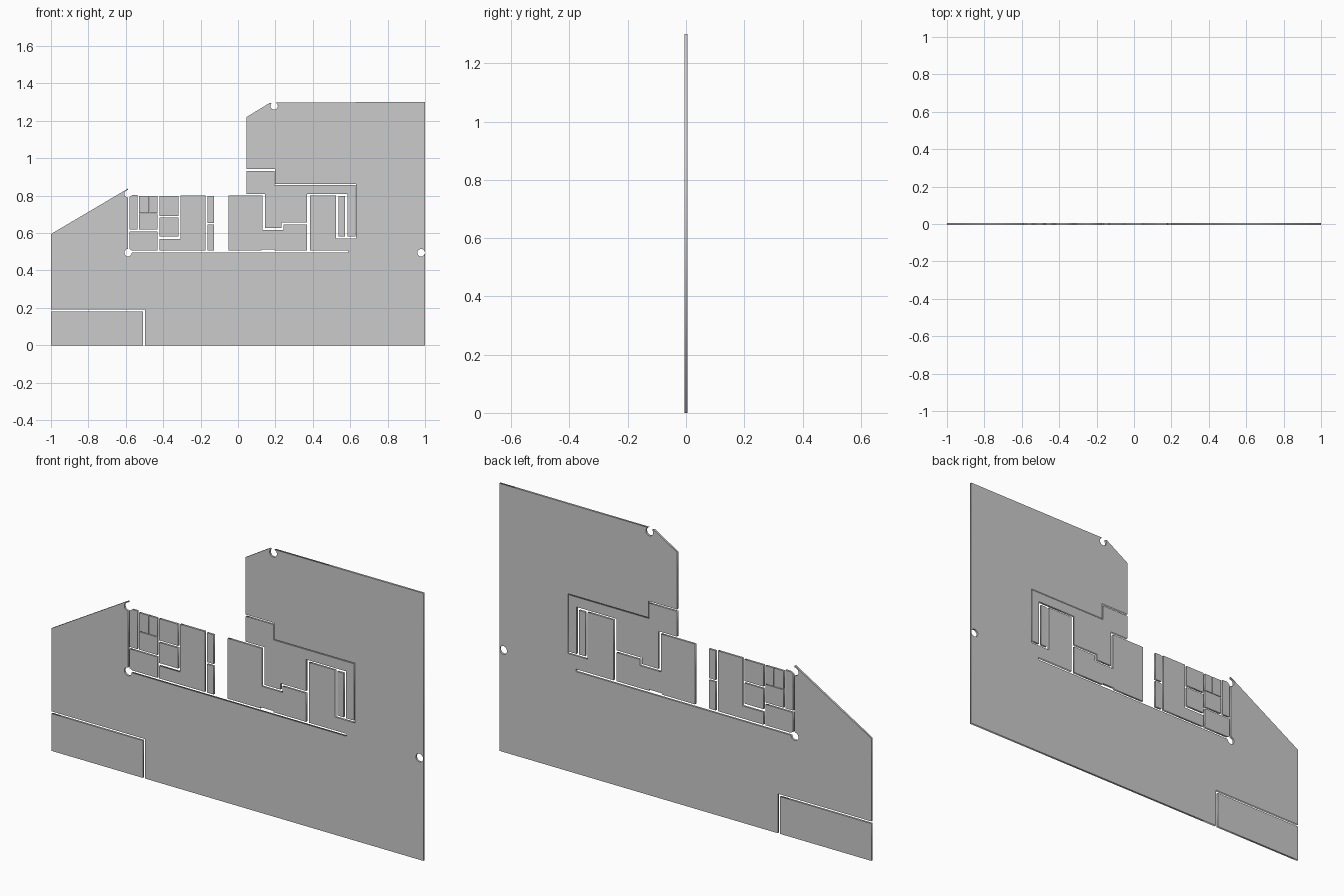
import bpy
from math import sin, cos, radians, pi

HALF = 0.005  # half of the plate thickness


def arc(cx, cz, r, a0, a1, n=12):
    return [(cx + r * cos(radians(a0 + (a1 - a0) * i / n)),
             cz + r * sin(radians(a0 + (a1 - a0) * i / n))) for i in range(n + 1)]


def plate(name, *loops):
    """Flat plate from x-z outlines; further loops are holes."""
    cu = bpy.data.curves.new(name, 'CURVE')
    cu.dimensions = '2D'
    cu.fill_mode = 'BOTH'
    cu.extrude = HALF
    for pts in loops:
        s = cu.splines.new('POLY')
        s.points.add(len(pts) - 1)
        for p, (x, z) in zip(s.points, pts):
            p.co = (x, z, 0, 1)
        s.use_cyclic_u = True
    ob = bpy.data.objects.new(name, cu)
    bpy.context.collection.objects.link(ob)
    ob.rotation_euler = (pi / 2, 0, 0)
    bpy.ops.object.select_all(action='DESELECT')
    ob.select_set(True)
    bpy.context.view_layer.objects.active = ob
    bpy.ops.object.convert(target='MESH')
    bpy.ops.object.transform_apply(location=False, rotation=True, scale=False)


def box(x0, z0, x1, z1):
    return [(x0, z0), (x1, z0), (x1, z1), (x0, z1)]


# main plate with the round notches, slots and one round hole
main = [(-.497, 0), (1, 0), (1, 1.3)]
main += arc(.193, 1.28, .02, 70, -225)
main += [(.17, 1.296), (.045, 1.22), (.045, .942), (.199, .942), (.199, .862),
         (.632, .862), (.632, .572), (.525, .572), (.525, .8), (.385, .8),
         (.385, .507), (.588, .507), (.588, .495)]
main += arc(-.588, .495, .02, 0, -270)
main += arc(-.588, .81, .02, -90, -270)
main += [(-.588, .838), (-1, .595), (-1, .192), (-.497, .192)]
plate("main_plate", main, arc(.979, .495, .02, 0, 345, 23))

# corner plate at lower left
plate("corner_plate", box(-1, 0, -.508, .181))

# upper inner plate, hooked around the right side
plate("hooked_plate", [
    (.045, .81), (.145, .81), (.145, .627), (.232, .627), (.232, .657), (.37, .657),
    (.37, .81), (.585, .81), (.585, .582), (.628, .582), (.628, .858),
    (.195, .858), (.195, .933), (.045, .933)])

# lower stepped plate
plate("stepped_plate", [
    (-.052, .507), (.125, .507), (.125, .513), (.195, .513), (.195, .507), (.37, .507),
    (.37, .646), (.243, .646), (.243, .616), (.132, .616), (.132, .8), (-.052, .8)])

# narrow strip inside the hook
plate("narrow_strip", box(.538, .583, .572, .797))

# wide room plate with a foot to the left
plate("foot_plate", [
    (-.42, .507), (-.175, .507), (-.175, .8), (-.307, .8), (-.307, .568), (-.42, .568)])

# left low plate and tall strip, clipped by the round notches
plate("low_plate", [
    (-.566, .507), (-.43, .507), (-.43, .608), (-.579, .608), (-.579, .514)])
plate("tall_strip", [
    (-.579, .618), (-.538, .618), (-.538, .803), (-.566, .803), (-.579, .793)])

# small rectangular room plates
rooms = [
    (-.528, .618, -.43, .705), (-.528, .708, -.477, .797), (-.474, .708, -.43, .797),
    (-.42, .692, -.318, .797), (-.42, .582, -.318, .682),
    (-.163, .655, -.127, .797), (-.163, .507, -.127, .645)]
for i, r in enumerate(rooms):
    plate(f"room_plate_{i + 1}", box(*r))
